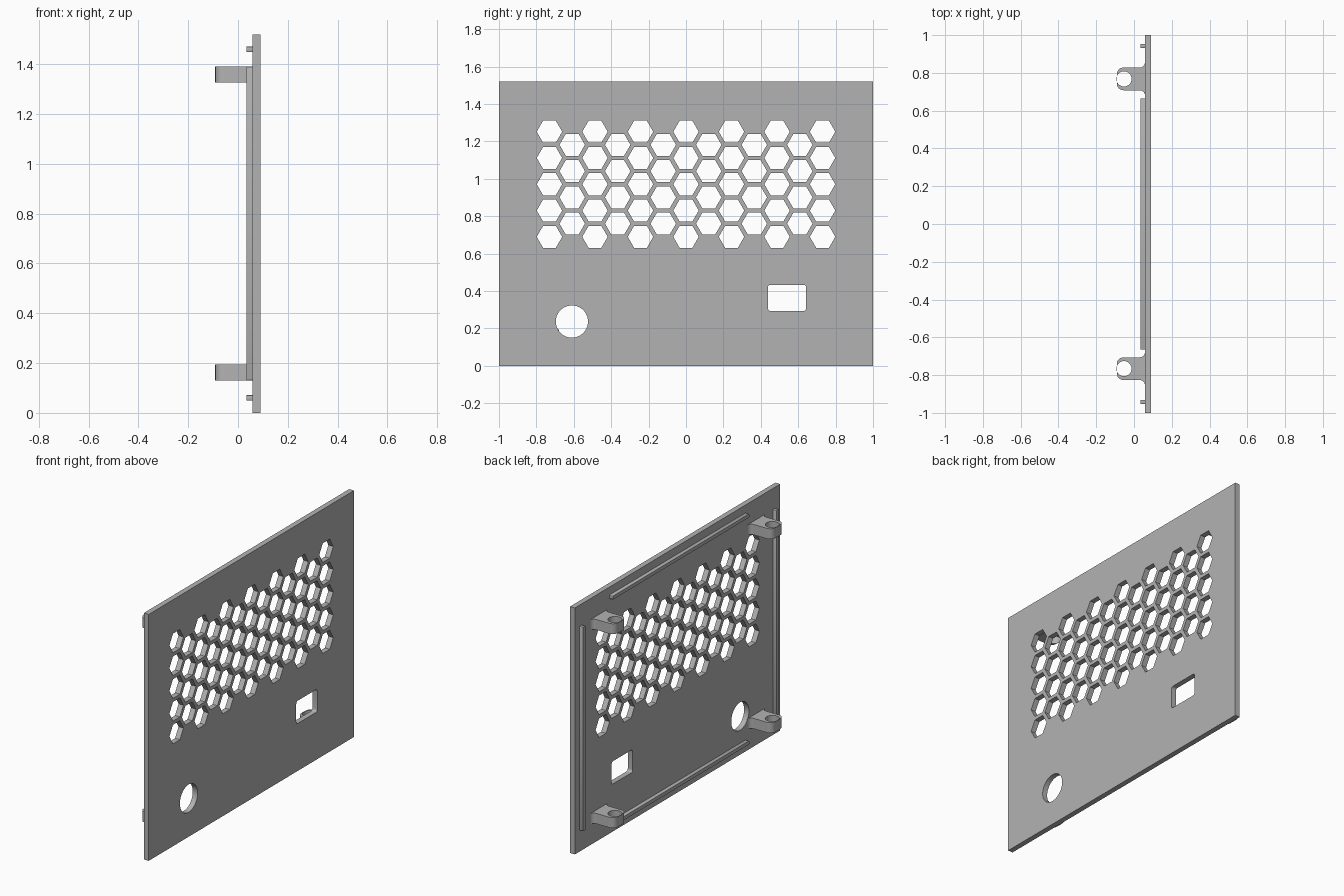
import bpy, bmesh
from math import cos, sin, radians, sqrt
from mathutils import Matrix, Vector

cube = bpy.data.objects.get("Cube")
if cube:
    bpy.data.objects.remove(cube)

grey = bpy.data.materials.new("plain grey")
grey.use_nodes = True
COLOUR = (0.45, 0.45, 0.45, 1)
grey.diffuse_color = COLOUR
grey.node_tree.nodes["Principled BSDF"].inputs["Base Color"].default_value = COLOUR

# Local x, y, z of an upright profile become world y, z, x
UPRIGHT = Matrix(((0, 0, 1, 0), (1, 0, 0, 0), (0, 1, 0, 0), (0, 0, 0, 1)))


def arc(cx, cy, r, start, end, steps):
    """Points along an arc, both ends included."""
    angles = [radians(start + (end - start) * i / steps) for i in range(steps + 1)]
    return [(cx + r * cos(a), cy + r * sin(a)) for a in angles]


def ring(cx, cy, r, sides):
    return arc(cx, cy, r, 0, 360, sides)[:-1]


def rounded_rect(cx, cy, w, h, r, steps=6):
    pts = []
    for sx, sy, start in ((1, 1, 0), (-1, 1, 90), (-1, -1, 180), (1, -1, 270)):
        pts += arc(cx + sx * (w / 2 - r), cy + sy * (h / 2 - r), r, start, start + 90, steps)
    return pts


def extruded(name, loops, low, high, upright):
    """Fill the first loop, with the others as holes, from low to high."""
    curve = bpy.data.curves.new(name, "CURVE")
    curve.dimensions = "2D"
    curve.fill_mode = "BOTH"
    curve.extrude = (high - low) / 2
    for loop in loops:
        spline = curve.splines.new("POLY")
        spline.points.add(len(loop) - 1)
        for point, (x, y) in zip(spline.points, loop):
            point.co = (x, y, 0, 1)
        spline.use_cyclic_u = True
    obj = bpy.data.objects.new(name, curve)
    bpy.context.collection.objects.link(obj)
    bpy.ops.object.select_all(action="DESELECT")
    obj.select_set(True)
    bpy.context.view_layer.objects.active = obj
    bpy.ops.object.convert(target="MESH")
    obj = bpy.context.view_layer.objects.active
    mesh = obj.data
    mesh.transform(Matrix.Translation(Vector((0, 0, (low + high) / 2))))
    if upright:
        mesh.transform(UPRIGHT)
    bm = bmesh.new()
    bm.from_mesh(mesh)
    bmesh.ops.remove_doubles(bm, verts=bm.verts, dist=0.00005)
    bmesh.ops.recalc_face_normals(bm, faces=bm.faces)
    bm.to_mesh(mesh)
    bm.free()
    mesh.materials.clear()
    mesh.materials.append(grey)
    bpy.ops.object.shade_smooth_by_angle(angle=radians(25))
    return obj


# Panel with honeycomb vents, a round hole and a socket cutout
HEIGHT, INNER, OUTER, RIB = 1.52, 0.058, 0.091, 0.034
PITCH = 0.1405
loops = [[(-1, 0), (1, 0), (1, HEIGHT), (-1, HEIGHT)]]
for col in range(-6, 7):
    odd = col % 2
    for row in range(4 if odd else 5):
        z = 0.69 + PITCH * (row + odd / 2)
        loops.append(ring(col * PITCH * sqrt(3) / 2, z, 0.068, 6))
loops.append(ring(-0.61, 0.237, 0.086, 64))
loops.append(rounded_rect(0.54, 0.363, 0.205, 0.14, 0.015))
extruded("panel", loops, INNER, OUTER, True)

# Locating ribs along the four edges
for side, z in (("bottom", 0.06), ("top", HEIGHT - 0.06)):
    extruded(side + "_rib", [rounded_rect(0, z, 1.33, 0.022, 0.004, 2)], RIB, INNER, True)
for side, y in (("front", -0.942), ("back", 0.942)):
    extruded(side + "_rib", [rounded_rect(y, HEIGHT / 2, 0.022, 1.26, 0.004, 2)], RIB, INNER, True)


# Screw lugs with filleted roots and rounded ends
def lug(name, y, low, high):
    half, fillet, corner, tip = 0.06, 0.028, 0.035, -0.091
    outline = (arc(INNER - fillet, y - half - fillet, fillet, 0, 90, 8)
               + arc(tip + corner, y - half + corner, corner, 270, 180, 8)
               + arc(tip + corner, y + half - corner, corner, 180, 90, 8)
               + arc(INNER - fillet, y + half + fillet, fillet, 270, 360, 8))
    extruded(name, [outline, ring(-0.053, y, 0.04, 40)], low, high, False)


for side, y in (("front", -0.766), ("back", 0.768)):
    lug(side + "_lower_lug", y, 0.13, 0.194)
    lug(side + "_upper_lug", y, HEIGHT - 0.194, HEIGHT - 0.13)
